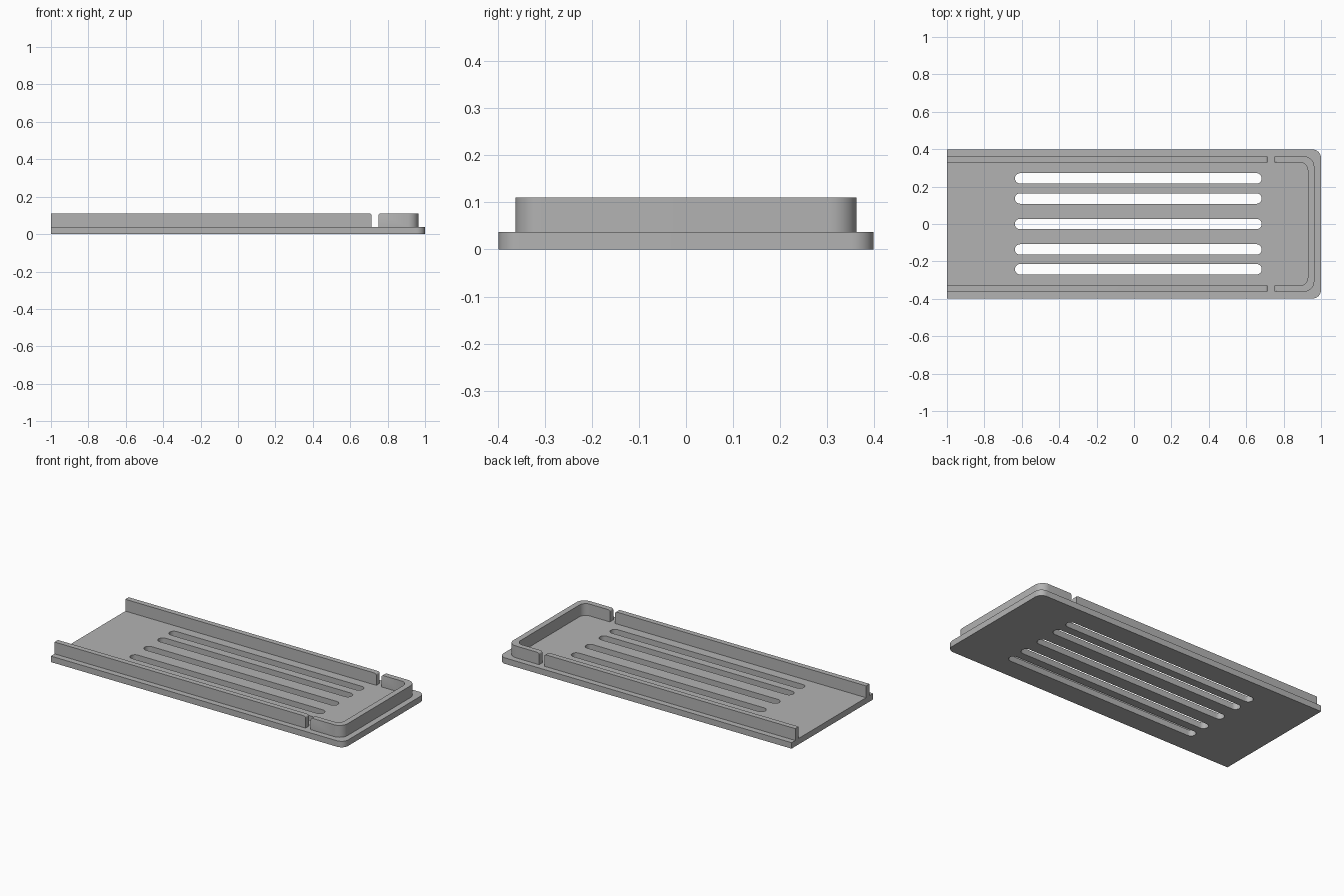
import bpy, bmesh
from math import pi, cos, sin

cube = bpy.data.objects.get("Cube")
if cube:
    bpy.data.objects.remove(cube)

grey = bpy.data.materials.new("light grey")
grey.use_nodes = True
COLOUR = (0.45, 0.45, 0.45, 1)
grey.diffuse_color = COLOUR
grey.node_tree.nodes["Principled BSDF"].inputs["Base Color"].default_value = COLOUR

PLATE_TOP, WALL_TOP = 0.037, 0.11
HALF_W, WALL_OUT, WALL_IN = 0.398, 0.362, 0.329
GAP_START, GAP_END = 0.715, 0.75


def arc(cx, cy, r, start, end, n=10):
    """Points along a circular arc, angles in quarter turns."""
    return [(cx + r * cos(pi / 2 * (start + (end - start) * i / n)),
             cy + r * sin(pi / 2 * (start + (end - start) * i / n)))
            for i in range(n + 1)]


def extrude_outlines(name, outlines, z0, z1):
    """Fill closed outlines (inner ones become holes) and extrude them in z."""
    curve = bpy.data.curves.new(name, "CURVE")
    curve.dimensions = "2D"
    curve.fill_mode = "BOTH"
    curve.extrude = (z1 - z0) / 2
    for points in outlines:
        spline = curve.splines.new("POLY")
        spline.points.add(len(points) - 1)
        for p, (x, y) in zip(spline.points, points):
            p.co = (x, y, 0, 1)
        spline.use_cyclic_u = True
    temp = bpy.data.objects.new(name + "_outline", curve)
    bpy.context.collection.objects.link(temp)
    bpy.context.view_layer.update()
    depsgraph = bpy.context.evaluated_depsgraph_get()
    mesh = bpy.data.meshes.new_from_object(temp.evaluated_get(depsgraph))
    bpy.data.objects.remove(temp)

    bm = bmesh.new()
    bm.from_mesh(mesh)
    bmesh.ops.remove_doubles(bm, verts=bm.verts, dist=1e-5)
    bmesh.ops.translate(bm, verts=bm.verts, vec=(0, 0, (z0 + z1) / 2))
    # Round the upper wall edges that border the side gaps
    edges = [e for e in bm.edges
             if all(v.co.z > WALL_TOP - 1e-4 for v in e.verts)
             and any(all(abs(v.co.x - g) < 1e-4 for v in e.verts)
                     for g in (GAP_START, GAP_END))]
    if edges:
        bmesh.ops.bevel(bm, geom=edges, offset=0.012, segments=5,
                        profile=0.5, affect="EDGES")
    bmesh.ops.recalc_face_normals(bm, faces=bm.faces)
    bm.to_mesh(mesh)
    bm.free()
    mesh.name = name
    mesh.materials.clear()
    mesh.materials.append(grey)
    obj = bpy.data.objects.new(name, mesh)
    bpy.context.collection.objects.link(obj)
    bpy.ops.object.select_all(action="DESELECT")
    obj.select_set(True)
    bpy.context.view_layer.objects.active = obj
    bpy.ops.object.shade_smooth_by_angle(angle=pi / 6)
    return obj


def rounded_end(x, w, r):
    """Two rounded corners of an end at +x, from -y to +y."""
    return arc(x - r, -w + r, r, -1, 0) + arc(x - r, w - r, r, 0, 1)


# Base plate with five long rounded slots
plate = [(-1, HALF_W), (-1, -HALF_W)] + rounded_end(1, HALF_W, 0.045)
SLOT_R = 0.028
slots = [arc(0.683 - SLOT_R, y, SLOT_R, -1, 1) + arc(-0.637 + SLOT_R, y, SLOT_R, 1, 3)
         for y in (-0.242, -0.136, 0, 0.136, 0.244)]
extrude_outlines("base_plate", [plate] + slots, 0, PLATE_TOP)

# Straight side walls
for side, name in ((1, "left_wall"), (-1, "right_wall")):
    rail = [(-1, side * WALL_IN), (GAP_START, side * WALL_IN),
            (GAP_START, side * WALL_OUT), (-1, side * WALL_OUT)]
    extrude_outlines(name, [rail], PLATE_TOP, WALL_TOP)

# U-shaped wall around the closed end
outer = [(GAP_END, -WALL_OUT)] + rounded_end(0.964, WALL_OUT, 0.055) + [(GAP_END, WALL_OUT)]
inner = [(GAP_END, -WALL_IN)] + rounded_end(0.929, WALL_IN, 0.042) + [(GAP_END, WALL_IN)]
extrude_outlines("end_wall", [outer + inner[::-1]], PLATE_TOP, WALL_TOP)
